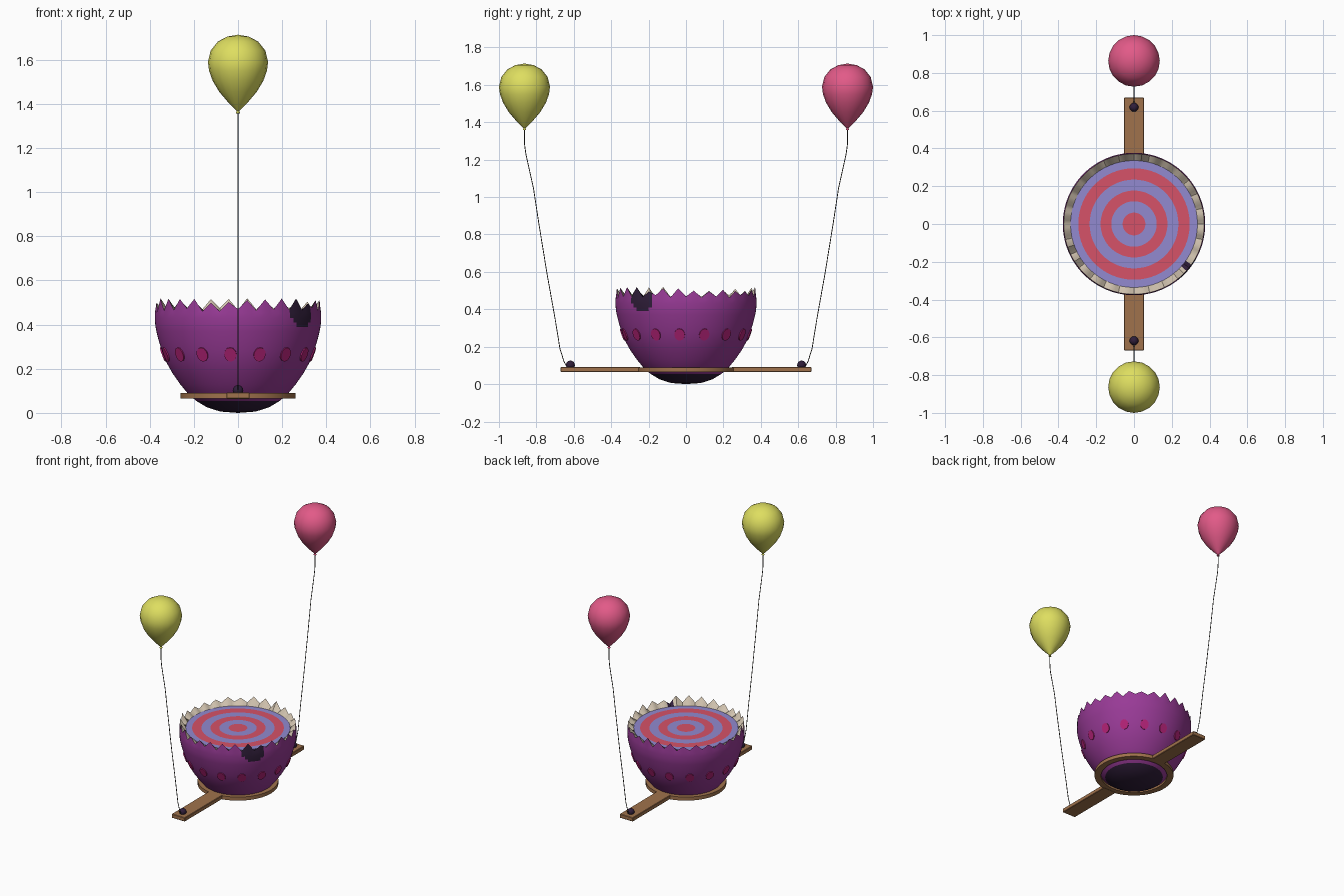
import bpy, bmesh, math, random
from mathutils import Matrix, Vector

if "Cube" in bpy.data.objects:
    bpy.data.objects.remove(bpy.data.objects["Cube"])

random.seed(4)


def mat(name, r, g, b):
    lin = [((c / 255 + 0.055) / 1.055) ** 2.4 if c > 10 else c / 3294 for c in (r, g, b)]
    m = bpy.data.materials.new(name)
    m.diffuse_color = (*lin, 1)
    m.use_nodes = True
    m.node_tree.nodes["Principled BSDF"].inputs["Base Color"].default_value = m.diffuse_color
    return m


PURPLE = mat("purple shell", 152, 58, 150)
CREAM = mat("cream shell inside", 208, 194, 174)
BLUE = mat("lavender ring", 146, 138, 208)
RED = mat("red ring", 214, 82, 104)
WOOD = mat("brown wood", 160, 114, 76)
MAGENTA = mat("magenta dots", 178, 34, 118)
DARK = mat("dark plum", 48, 30, 58)
YELLOW = mat("yellow balloon", 222, 222, 96)
PINK = mat("pink balloon", 226, 90, 136)
STRING = mat("grey string", 70, 68, 62)


def finish(bm, name, mats, angle=40, loc=(0, 0, 0)):
    bmesh.ops.remove_doubles(bm, verts=bm.verts, dist=1e-5)
    me = bpy.data.meshes.new(name)
    bm.to_mesh(me)
    bm.free()
    ob = bpy.data.objects.new(name, me)
    ob.location = loc
    bpy.context.collection.objects.link(ob)
    for m in mats:
        me.materials.append(m)
    if angle:
        bpy.ops.object.select_all(action='DESELECT')
        ob.select_set(True)
        bpy.context.view_layer.objects.active = ob
        bpy.ops.object.shade_smooth_by_angle(angle=math.radians(angle))
    return ob


def lathe(profile, segs, closed=False, height=None):
    """Spin (r, z) points around z; height(row, column, z) may bend a row."""
    bm = bmesh.new()
    rows = []
    for i, (r, z) in enumerate(profile):
        row = []
        for k in range(segs):
            a = 2 * math.pi * k / segs
            zz = height(i, k, z) if height else z
            row.append(bm.verts.new((r * math.cos(a), r * math.sin(a), zz)))
        rows.append(row)
    n = len(rows)
    for i in range(n if closed else n - 1):
        lo, hi = rows[i], rows[(i + 1) % n]
        for k in range(segs):
            j = (k + 1) % segs
            f = bm.faces.new((lo[k], lo[j], hi[j], hi[k]))
            f.material_index = 0
    bmesh.ops.dissolve_degenerate(bm, dist=1e-6, edges=bm.edges)
    return bm


# broken egg shell with jagged rim, cream inside
SEGS, TEETH = 112, 28
peaks = [random.uniform(0.493, 0.522) for _ in range(TEETH)]
valleys = [random.uniform(0.460, 0.476) for _ in range(TEETH)]
outer = [(0, 0), (.08, .006), (.14, .025), (.19, .055), (.225, .085), (.262, .13),
         (.297, .18), (.325, .23), (.345, .28), (.36, .33), (.37, .37), (.374, .39),
         (.376, .41), (.377, .43), (.377, .452), (.372, .48)]
TOP = len(outer) - 1


def rim(i, k, z):
    if i != TOP:
        return z
    t, s = divmod(k, 4)
    if s == 0:
        return valleys[t]
    if s == 2:
        return peaks[t]
    return (peaks[t] + valleys[(t + s // 2) % TEETH]) / 2


bm = lathe(outer + [(.333, .454)], SEGS, height=rim)
patch = Vector((.29, -.24, .47))
for f in bm.faces:
    c = f.calc_center_median()
    inside = f.normal.z if f.normal.length else 0
    f.normal_update()
    inward = f.normal.x * c.x + f.normal.y * c.y < 0
    ang = math.degrees(math.atan2(c.y, c.x))
    if inward and c.z > .44:
        f.material_index = 2 if -43 < ang < -34 else 1
    elif c.z < .06 or (c - patch).length < .08:
        f.material_index = 2
finish(bm, "egg_shell", [PURPLE, CREAM, DARK])

# striped target disc filling the shell
bm = lathe([(0, .46), (.06, .46), (.12, .46), (.177, .46), (.235, .46), (.295, .46),
            (.336, .46), (.336, .452)], 64)
edges = [.06, .12, .177, .235, .295]
for f in bm.faces:
    c = f.calc_center_median()
    f.material_index = sum(math.hypot(c.x, c.y) > e for e in edges) % 2
bmesh.ops.recalc_face_normals(bm, faces=bm.faces)
for f in bm.faces:
    if f.normal.z < -.5:
        f.normal_flip()
finish(bm, "target_disc", [RED, BLUE])

# painted dots around the shell
bm = bmesh.new()
for k in range(16):
    m = (Matrix.Rotation(math.radians(-95.8 + 22.5 * k), 4, 'Z')
         @ Matrix.Translation((.340, 0, .265))
         @ Matrix.Rotation(math.radians(110), 4, 'Y')
         @ Matrix.Diagonal((1.2, 1, 1, 1)))
    bmesh.ops.create_cone(bm, cap_ends=True, segments=12, radius1=.028, radius2=.028,
                          depth=.008, matrix=m)
finish(bm, "shell_dots", [MAGENTA])

# wooden ring holding the shell
bm = lathe([(.218, .065), (.26, .065), (.26, .09), (.218, .09)], 40, closed=True)
bmesh.ops.recalc_face_normals(bm, faces=bm.faces)
finish(bm, "wood_ring", [WOOD])

balloon = [(0, 1.357), (.010, 1.358), (.006, 1.368), (.040, 1.402), (.085, 1.455),
           (.115, 1.505), (.131, 1.55), (.1365, 1.59), (.124, 1.642), (.091, 1.683),
           (.05, 1.705), (0, 1.714)]
path = [(.638, .095), (.652, .12), (.674, .19), (.70, .35), (.743, .59), (.787, .86),
        (.816, 1.05), (.856, 1.23), (.863, 1.28), (.8635, 1.36)]

for side, label, colour in ((-1, "front", YELLOW), (1, "back", PINK)):
    # plank arm
    bm = bmesh.new()
    bmesh.ops.create_cube(bm, size=1, matrix=Matrix.Translation((0, side * .457, .078))
                          @ Matrix.Diagonal((.104, .426, .028, 1)))
    bmesh.ops.bevel(bm, geom=bm.edges[:], offset=.003, segments=1, affect='EDGES')
    finish(bm, label + "_plank", [WOOD], 0)

    # knob that the string is tied to
    bm = bmesh.new()
    bmesh.ops.create_uvsphere(bm, u_segments=12, v_segments=8, radius=.024)
    finish(bm, label + "_knob", [DARK], 60, (0, side * .618, .102))

    # balloon
    finish(lathe(balloon, 20), label + "_balloon", [colour], 50, (0, side * .8635, 0))

    # string
    cu = bpy.data.curves.new(label + "_string", 'CURVE')
    cu.dimensions = '3D'
    cu.bevel_depth = .0025
    cu.bevel_resolution = 1
    sp = cu.splines.new('POLY')
    sp.points.add(len(path) - 1)
    for p, (y, z) in zip(sp.points, path):
        p.co = (0, side * y, z, 1)
    cu.materials.append(STRING)
    bpy.context.collection.objects.link(bpy.data.objects.new(label + "_string", cu))
